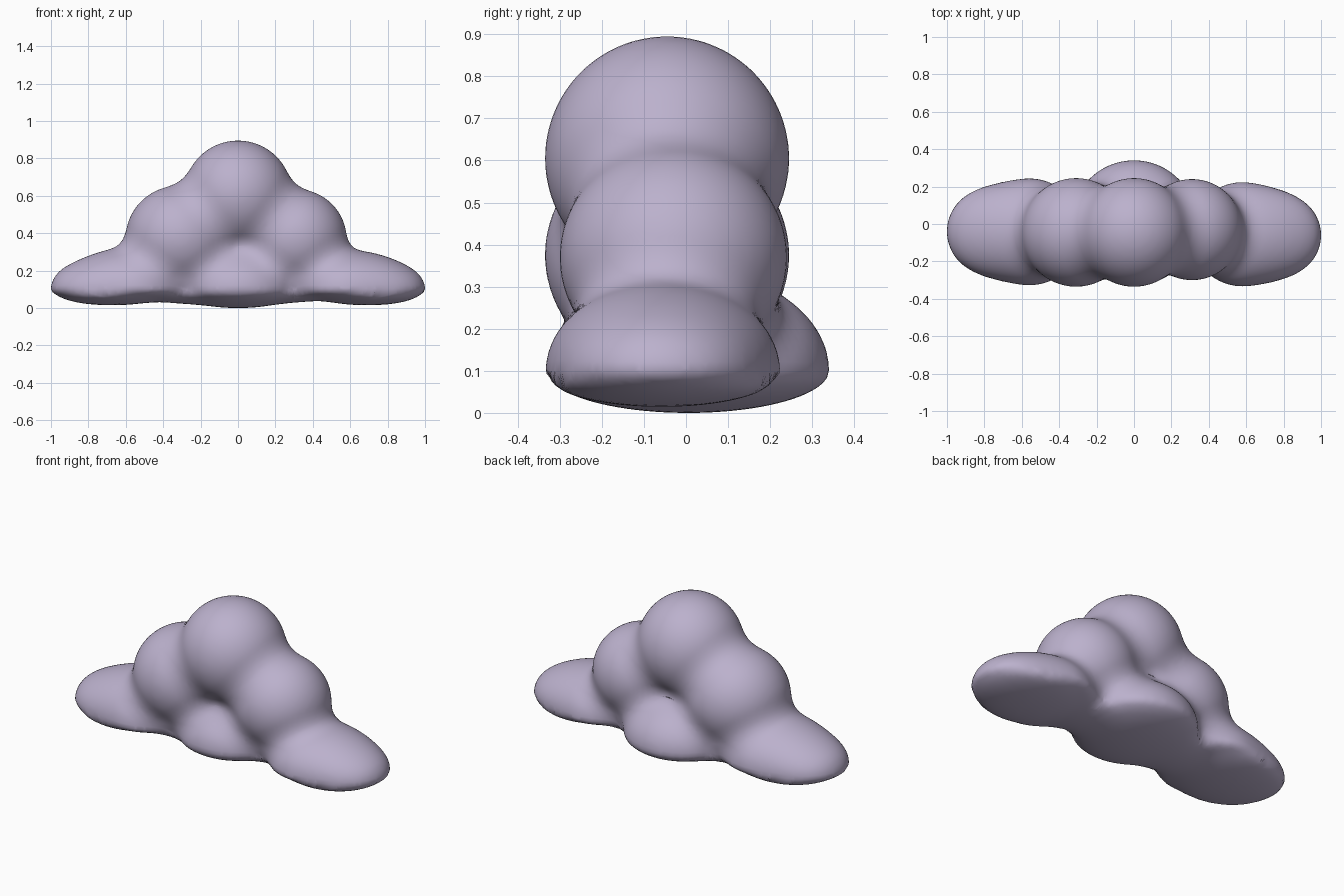
import bpy, bmesh
from mathutils import Vector

cube = bpy.data.objects.get("Cube")
if cube:
    bpy.data.objects.remove(cube, do_unlink=True)

# Puffs: centre, horizontal radius, height above centre, depth below centre
PUFFS = [
    ((0.00, -0.045, 0.605), 0.29, 0.29, 0.29),    # top
    ((-0.31, -0.045, 0.375), 0.29, 0.28, 0.28),   # right middle
    ((0.31, -0.03, 0.37), 0.27, 0.265, 0.265),    # left middle
    ((0.00, 0.005, 0.10), 0.335, 0.24, 0.10),     # base centre
    ((-0.56, -0.042, 0.10), 0.285, 0.23, 0.065),  # base right
    ((0.58, -0.055, 0.10), 0.278, 0.21, 0.065),   # base left
    ((-0.77, -0.04, 0.10), 0.23, 0.16, 0.06),     # right tip
    ((0.78, -0.06, 0.10), 0.22, 0.15, 0.06),      # left tip
]
BLEND = 0.11


def puff_distance(p, puff):
    """Approximate signed distance to a puff with its own top and bottom height."""
    (cx, cy, cz), r, up, down = puff
    x, y, z = p[0] - cx, p[1] - cy, p[2] - cz
    h = up if z > 0 else down
    a = Vector((x / r, y / r, z / h))
    b = Vector((a.x / r, a.y / r, a.z / h))
    n = a.length
    return n * (n - 1) / max(b.length, 1e-4)


def cloud_distance(p):
    """Soft union of all the puffs."""
    d = 10.0
    for puff in PUFFS:
        e = puff_distance(p, puff)
        t = max(BLEND - abs(d - e), 0) / BLEND
        d = min(d, e) - t * t * BLEND / 4
    return d


def settle(v):
    """Move a vertex onto the blended surface."""
    eps = 0.002
    for _ in range(5):
        f = cloud_distance(v.co)
        if abs(f) < 0.0004:
            break
        g = Vector([(cloud_distance(v.co + Vector(a) * eps) - f) / eps
                    for a in ((1, 0, 0), (0, 1, 0), (0, 0, 1))])
        step = g * (f / max(g.length_squared, 0.2))
        if step.length > 0.04:
            step.length = 0.04
        v.co -= step


# Rough puffs in one mesh
bm = bmesh.new()
for centre, r, up, down in PUFFS:
    ball = bmesh.ops.create_icosphere(bm, subdivisions=4, radius=1)["verts"]
    for v in ball:
        v.co = Vector(centre) + Vector((v.co.x * r, v.co.y * r,
                                        v.co.z * (up if v.co.z > 0 else down)))
mesh = bpy.data.meshes.new("cloud")
bm.to_mesh(mesh)
bm.free()
cloud = bpy.data.objects.new("cloud", mesh)
bpy.context.collection.objects.link(cloud)

# Fuse into one skin
remesh = cloud.modifiers.new("fuse", "REMESH")
remesh.mode = "VOXEL"
remesh.voxel_size = 0.022
graph = bpy.context.evaluated_depsgraph_get()
skin = bpy.data.meshes.new_from_object(cloud.evaluated_get(graph))
cloud.modifiers.clear()
cloud.data = skin
bpy.data.meshes.remove(mesh)
skin.name = "cloud"

# Even out the skin, then settle it onto the soft union
bm = bmesh.new()
bm.from_mesh(skin)
for _ in range(4):
    bmesh.ops.smooth_vert(bm, verts=bm.verts, factor=0.5,
                          use_axis_x=True, use_axis_y=True, use_axis_z=True)
for v in bm.verts:
    settle(v)
low = min(v.co.z for v in bm.verts)
for v in bm.verts:
    v.co.z -= low
for f in bm.faces:
    f.smooth = True
    f.material_index = 0
bmesh.ops.recalc_face_normals(bm, faces=bm.faces)
bm.to_mesh(skin)
bm.free()

# Lavender grey
mat = bpy.data.materials.new("lavender grey")
mat.use_nodes = True
colour = (0.50, 0.44, 0.61, 1)
mat.diffuse_color = colour
bsdf = mat.node_tree.nodes["Principled BSDF"]
bsdf.inputs["Base Color"].default_value = colour
bsdf.inputs["Roughness"].default_value = 0.8
skin.materials.clear()
skin.materials.append(mat)
